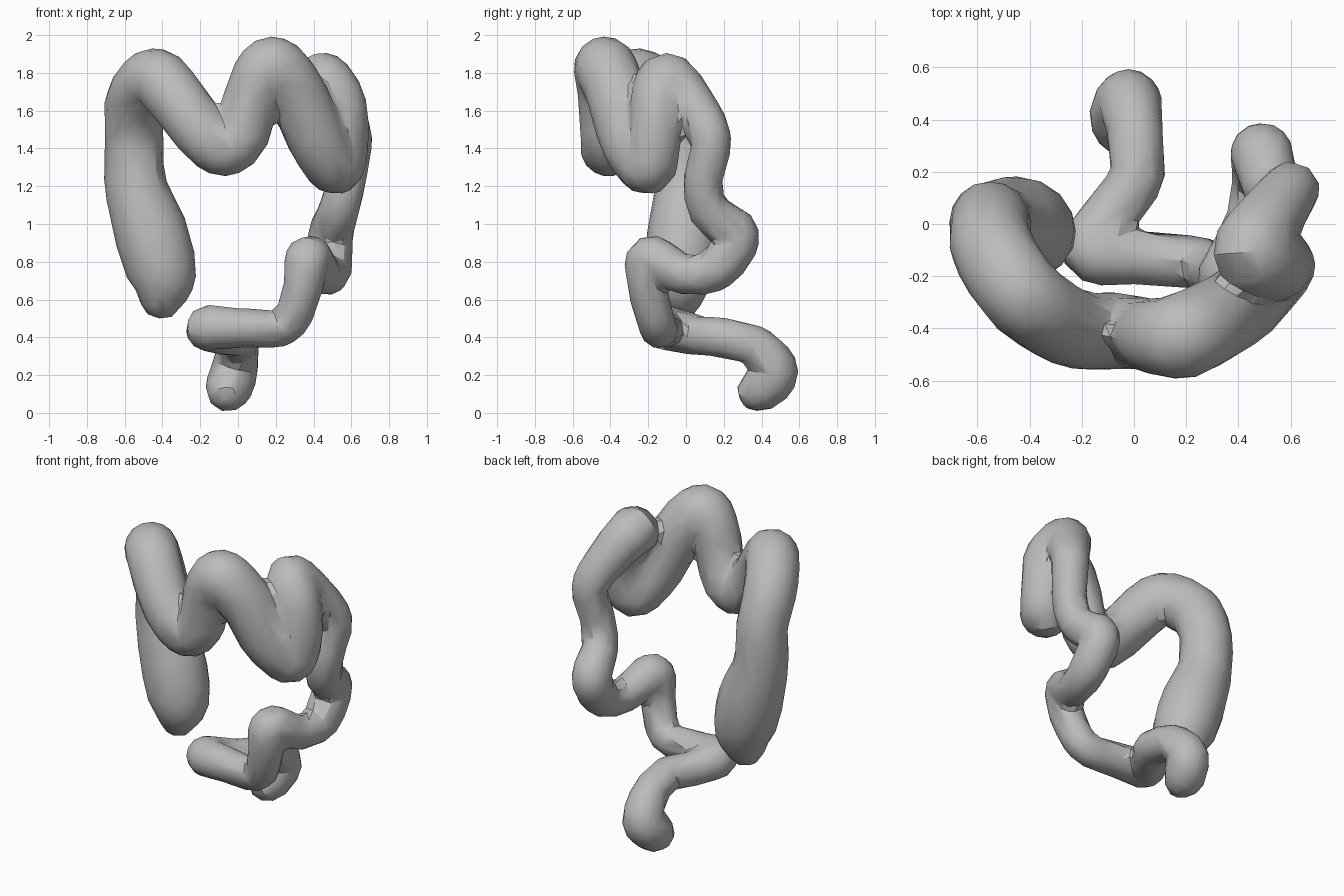
import bpy, bmesh, math
from mathutils import Vector

cube = bpy.data.objects.get("Cube")
if cube:
    bpy.data.objects.remove(cube, do_unlink=True)

SIDES = 16
SPACING = .03

# Centre line of each section: x, y, z, radius
ascending = [
    (-.41, -.03, .57, .11), (-.4, -.03, .72, .18), (-.46, -.01, .95, .195),
    (-.54, 0, 1.2, .165), (-.55, 0, 1.45, .155), (-.54, -.1, 1.66, .16),
]
transverse = [
    (-.43, -.27, 1.77, .16), (-.28, -.38, 1.6, .155), (-.18, -.41, 1.47, .15),
    (-.07, -.41, 1.4, .15), (.03, -.42, 1.48, .14), (.08, -.43, 1.7, .145),
    (.18, -.43, 1.83, .165), (.31, -.37, 1.69, .16), (.42, -.3, 1.44, .155),
    (.52, -.2, 1.3, .145), (.56, -.16, 1.48, .135),
]
descending = [
    (.53, -.15, 1.65, .145), (.45, -.1, 1.76, .15), (.52, .02, 1.64, .13),
    (.6, .13, 1.45, .11), (.57, .09, 1.22, .105), (.53, .13, 1.06, .11),
    (.49, .27, .94, .12), (.49, .17, .77, .115),
]
sigmoid = [
    (.45, 0, .73, .105), (.37, -.19, .82, .12), (.34, -.2, .65, .105),
    (.25, -.15, .46, .1), (.02, -.13, .45, .105), (-.16, -.1, .45, .12),
    (-.07, .06, .41, .105),
]
rectum = [
    (.01, .18, .4, .105), (0, .37, .35, .11), (-.02, .47, .22, .125),
    (-.05, .4, .13, .125), (-.06, .34, .1, .1),
]


def sample(points):
    """Smooth path through the points, evenly spaced, carrying the radius."""
    pts = [Vector(p) for p in points]
    pts = [2 * pts[0] - pts[1]] + pts + [2 * pts[-1] - pts[-2]]
    path = []
    for a, b, c, d in zip(pts, pts[1:], pts[2:], pts[3:]):
        steps = max(1, round((c - b).length / SPACING))
        for i in range(steps):
            t = i / steps
            path.append((2 * b + (c - a) * t + (2 * a - 5 * b + 4 * c - d) * t**2
                         + (3 * b - a - 3 * c + d) * t**3) / 2)
    path.append(pts[-2])
    return path


def tube(name, points, material):
    """Closed tube along a path."""
    path = sample(points)
    centres = [p.to_3d() for p in path]
    bm = bmesh.new()
    rings = []
    side = Vector((1, 0, 0))
    for i, p in enumerate(path):
        axis = (centres[min(i + 1, len(path) - 1)] - centres[max(i - 1, 0)]).normalized()
        side = (side - axis * side.dot(axis)).normalized()
        up = axis.cross(side)
        angles = [math.tau * k / SIDES for k in range(SIDES)]
        rings.append([bm.verts.new(centres[i] + (side * math.cos(a) + up * math.sin(a)) * p.w)
                      for a in angles])
    # Wall
    for lo, hi in zip(rings, rings[1:]):
        for k in range(SIDES):
            n = (k + 1) % SIDES
            bm.faces.new((lo[k], lo[n], hi[n], hi[k]))
    # Rounded ends
    for ring, c, inner, r in ((rings[0], centres[0], centres[1], path[0].w),
                              (rings[-1], centres[-1], centres[-2], path[-1].w)):
        out = (c - inner).normalized() * r
        small = [bm.verts.new(c + (v.co - c) * .6 + out * .5) for v in ring]
        tip = bm.verts.new(c + out * .65)
        for k in range(SIDES):
            n = (k + 1) % SIDES
            bm.faces.new((ring[k], ring[n], small[n], small[k]))
            bm.faces.new((small[k], small[n], tip))
    bmesh.ops.recalc_face_normals(bm, faces=bm.faces)
    mesh = bpy.data.meshes.new(name)
    bm.to_mesh(mesh)
    bm.free()
    mesh.materials.append(material)
    obj = bpy.data.objects.new(name, mesh)
    bpy.context.collection.objects.link(obj)
    return obj


grey = bpy.data.materials.new("plain grey")
grey.use_nodes = True
colour = (.5, .5, .5, 1)
grey.diffuse_color = colour
grey.node_tree.nodes["Principled BSDF"].inputs["Base Color"].default_value = colour

colon = tube("large_intestine", ascending + transverse + descending + sigmoid + rectum, grey)
bpy.ops.object.select_all(action="DESELECT")
colon.select_set(True)
bpy.context.view_layer.objects.active = colon

# Fuse the folds at tight bends, then reduce to irregular facets
fuse = colon.modifiers.new("fuse", "REMESH")
fuse.mode = "VOXEL"
fuse.voxel_size = .022
facets = colon.modifiers.new("facets", "DECIMATE")
facets.ratio = .055
for modifier in (fuse, facets):
    bpy.ops.object.modifier_apply(modifier=modifier.name)
bpy.ops.object.shade_smooth_by_angle(angle=math.radians(30))
